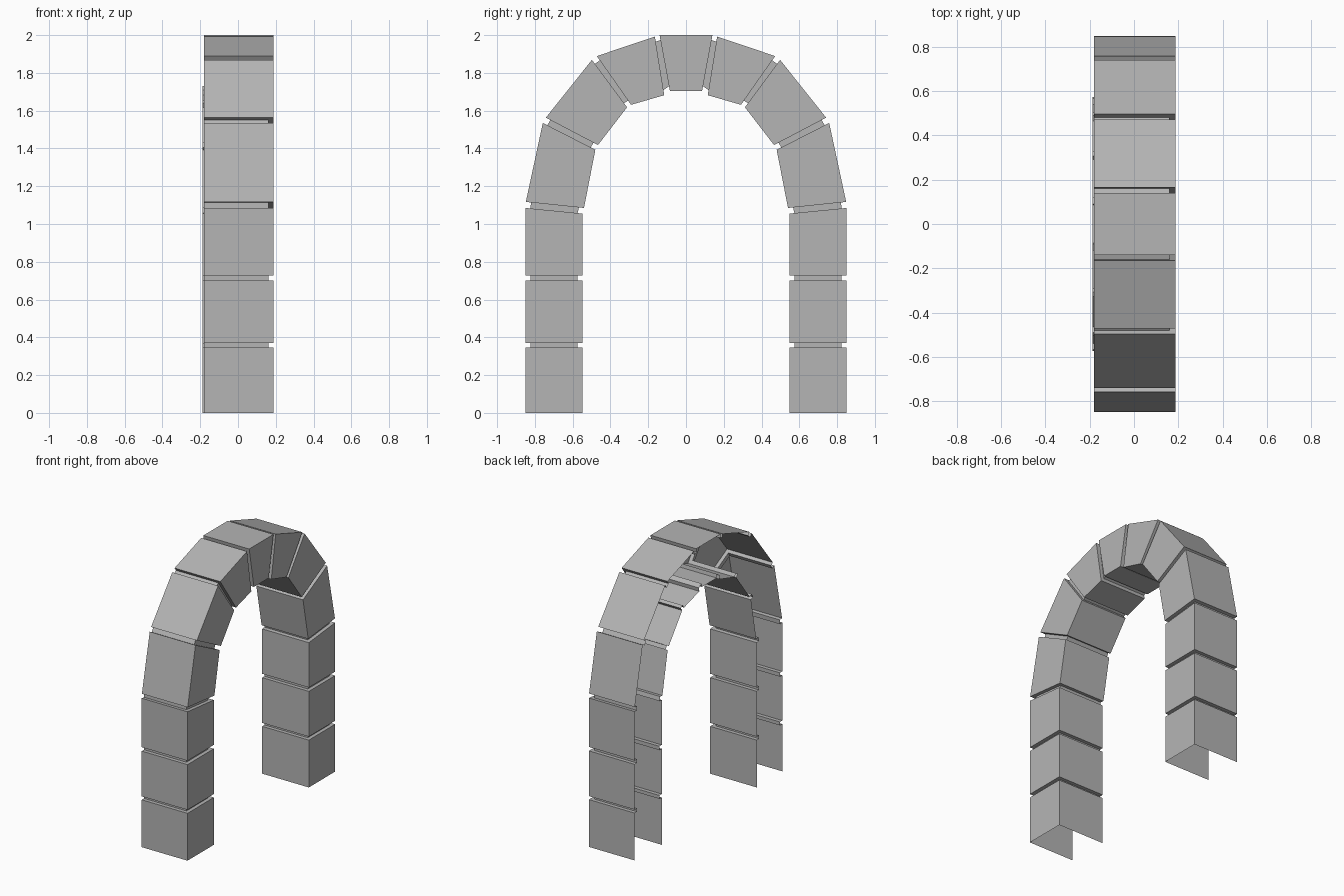
import bpy
from mathutils import Vector

if "Cube" in bpy.data.objects:
    bpy.data.objects.remove(bpy.data.objects["Cube"])

FRONT, OUT_BACK, IN_BACK = 0.188, -0.181, -0.188
INSET = 0.027

# Stone ends on one half of the arch: (outer y, outer z, inner y, inner z), bottom to top
ends = [
    (-0.85, 0.0, -0.547, 0.0), (-0.85, 0.345, -0.547, 0.345),
    (-0.85, 0.37, -0.547, 0.37), (-0.85, 0.70, -0.547, 0.70),
    (-0.85, 0.728, -0.547, 0.728), (-0.85, 1.085, -0.547, 1.055),
    (-0.848, 1.117, -0.54, 1.085), (-0.758, 1.535, -0.48, 1.393),
    (-0.742, 1.563, -0.466, 1.418), (-0.498, 1.869, -0.312, 1.618),
    (-0.472, 1.889, -0.291, 1.631), (-0.165, 1.992, -0.115, 1.682),
    (-0.14, 2.0, -0.085, 1.703),
]
ends += [(-a, b, -c, d) for a, b, c, d in reversed(ends)]


def ring(end, inset):
    """U-shaped cross-section, open towards -x."""
    o, i = Vector(end[:2]), Vector(end[2:])
    step = (i - o).normalized() * inset
    o, i = o + step, i - step
    return [(OUT_BACK, *o), (FRONT - inset, *o), (FRONT - inset, *i), (IN_BACK, *i)]


# Sweep: full-size stones joined by recessed mortar bands
rings = []
last = len(ends) - 1
for n, end in enumerate(ends):
    pair = [ring(end, 0), ring(end, INSET)]
    if n in (0, last):
        pair = pair[:1]
    elif n % 2 == 0:
        pair.reverse()
    rings += pair

verts = [p for r in rings for p in r]
faces = []
for r in range(len(rings) - 1):
    for k in range(3):
        a, b = r * 4 + k, (r + 1) * 4 + k
        faces.append((a, a + 1, b + 1, b))

mesh = bpy.data.meshes.new("stone_arch")
mesh.from_pydata(verts, [], faces)
mesh.update()
arch = bpy.data.objects.new("stone_arch", mesh)
bpy.context.collection.objects.link(arch)

# Dark grey stone
stone = bpy.data.materials.new("grey_stone")
stone.diffuse_color = (0.46, 0.46, 0.46, 1)
stone.use_nodes = True
stone.node_tree.nodes["Principled BSDF"].inputs["Base Color"].default_value = stone.diffuse_color
mesh.materials.append(stone)
